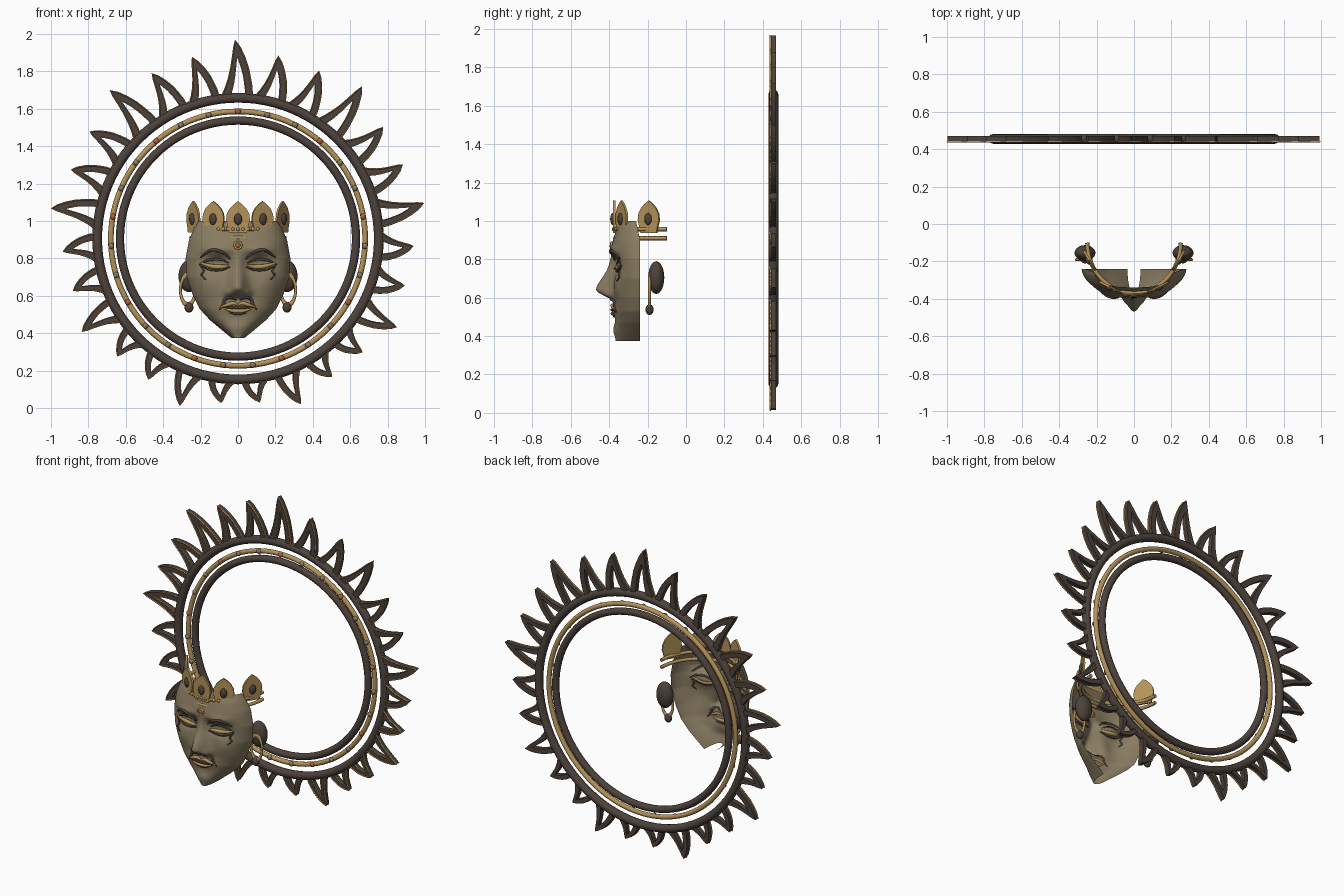
import bpy, bmesh
from math import sin, cos, pi, radians, exp
from mathutils import Matrix, Vector

if "Cube" in bpy.data.objects:
    bpy.data.objects.remove(bpy.data.objects["Cube"])


def material(name, rgb):
    m = bpy.data.materials.new(name)
    m.use_nodes = True
    m.diffuse_color = (*rgb, 1)
    m.node_tree.nodes["Principled BSDF"].inputs["Base Color"].default_value = (*rgb, 1)
    return m


DARK = material("dark brown", (0.075, 0.055, 0.045))
GOLD = material("old gold", (0.46, 0.29, 0.10))
BRONZE = material("grey bronze", (0.25, 0.20, 0.12))
ORANGE = material("burnt orange", (0.45, 0.12, 0.04))


def finish(ob, name, mat, angle=40):
    ob.name = name
    ob.data.materials.clear()
    ob.data.materials.append(mat)
    bpy.ops.object.select_all(action='DESELECT')
    ob.select_set(True)
    bpy.context.view_layer.objects.active = ob
    bpy.ops.object.shade_smooth_by_angle(angle=radians(angle))
    return ob


def from_bmesh(bm, name, mat, angle=40, recalc=True):
    if recalc:
        bmesh.ops.recalc_face_normals(bm, faces=bm.faces)
    me = bpy.data.meshes.new(name)
    bm.to_mesh(me)
    bm.free()
    ob = bpy.data.objects.new(name, me)
    bpy.context.collection.objects.link(ob)
    return finish(ob, name, mat, angle)


def ball(name, mat, loc, size, turn=0, seg=16):
    bm = bmesh.new()
    m = Matrix.Translation(loc) @ Matrix.Rotation(turn, 4, 'Z') @ Matrix.Diagonal((*size, 1))
    bmesh.ops.create_uvsphere(bm, u_segments=seg, v_segments=seg // 2 + 2, radius=1, matrix=m)
    return from_bmesh(bm, name, mat, 80)


def ring(name, mat, loc, major, minor, scale=(1, 1, 1), seg=96):
    bpy.ops.mesh.primitive_torus_add(location=loc, rotation=(pi / 2, 0, 0), major_radius=major,
                                     minor_radius=minor, major_segments=seg, minor_segments=12)
    bpy.context.object.scale = scale
    return finish(bpy.context.object, name, mat, 80)


def tube(name, mat, pts, depth, taper=False, sides=1):
    cu = bpy.data.curves.new(name, 'CURVE')
    cu.dimensions = '3D'
    cu.bevel_depth = depth
    cu.bevel_resolution = sides
    cu.use_fill_caps = True
    sp = cu.splines.new('POLY')
    sp.points.add(len(pts) - 1)
    for i, p in enumerate(pts):
        sp.points[i].co = (*p, 1)
        sp.points[i].radius = 0.35 + 0.65 * sin(pi * i / (len(pts) - 1)) if taper else 1
    ob = bpy.data.objects.new(name, cu)
    bpy.context.collection.objects.link(ob)
    bpy.ops.object.select_all(action='DESELECT')
    ob.select_set(True)
    bpy.context.view_layer.objects.active = ob
    bpy.ops.object.convert(target='MESH')
    return finish(bpy.context.object, name, mat, 60)


# Halo rings with studs
HY, HZ, COUNT = 0.455, 0.906, 27
ring("outer_halo_ring", DARK, (0, HY, HZ), 0.753, 0.026)
ring("gold_halo_ring", GOLD, (0, HY, HZ), 0.68, 0.015)
ring("inner_halo_ring", DARK, (0, HY, HZ), 0.631, 0.022)
for k in range(COUNT):
    a = 2 * pi * k / COUNT
    loc = (-0.68 * sin(a), HY - 0.012, HZ + 0.68 * cos(a))
    ball("halo_stud", ORANGE if k % 3 == 0 else BRONZE, loc, (0.016, 0.014, 0.016), seg=10)

# Hollow flames around the halo, each with gold edging
FLAME = [(.085, 0), (.066, .15), (.05, .32), (.038, .5), (.029, .7), (.022, .88), (.015, 1),
         (-.01, .88), (-.035, .7), (-.055, .5), (-.067, .3), (-.074, .15), (-.076, 0)]
for k in range(COUNT):
    a = 2 * pi * k / COUNT
    length = 0.94 + 0.06 * cos(a) + (0.06 if k % 3 == 0 else 0) - 0.765
    width = 0.93 + 0.07 * cos(a)

    def place(u, v, y):
        r, u = 0.765 + v * length, u * width
        return Vector((-r * sin(a) - u * cos(a), y, HZ + r * cos(a) - u * sin(a)))

    hole = [(u * 0.5 - 0.002, v * 0.7) for u, v in FLAME]
    bm = bmesh.new()
    rows = [[bm.verts.new(place(u, v, y)) for u, v in edge]
            for edge, y in ((FLAME, .44), (hole, .44), (hole, .47), (FLAME, .47))]
    for i in range(len(FLAME) - 1):
        for j in range(4):
            p, q = rows[j], rows[(j + 1) % 4]
            bm.faces.new((p[i], p[i + 1], q[i + 1], q[i]))
    from_bmesh(bm, "flame", DARK, 35)
    tube("flame_edging", GOLD, [place(u, v, .44) for u, v in FLAME], 0.0045)
    tube("flame_inner_edging", GOLD, [place(u, v, .441) for u, v in hole], 0.003)


# Mask surface: half width and centre depth by height
HALF = [(.375, .035), (.42, .09), (.47, .15), (.53, .205), (.6, .24), (.7, .275),
        (.8, .28), (.9, .262), (.96, .235), (1, .21)]
DEPTH = [(.375, -.365), (.5, -.368), (.6, -.372), (.7, -.372), (.8, -.378), (.88, -.386), (.96, -.362), (1, -.335)]
NOSE = [(.585, 0), (.605, .045), (.635, .1), (.67, .088), (.74, .04), (.82, .01), (.87, 0)]


def table(t, z):
    if z <= t[0][0]:
        return t[0][1]
    for (a, p), (b, q) in zip(t, t[1:]):
        if z <= b:
            return p + (q - p) * (z - a) / (b - a)
    return t[-1][1]


def smooth(t, z, w=0.018):
    return sum(table(t, z + d * w) for d in (-1, -.5, 0, .5, 1)) / 5


def bump(x, z, cx, cz, sx, sz):
    return exp(-((abs(x) - cx) / sx) ** 2 - ((z - cz) / sz) ** 2)


def face_y(x, z):
    u = min(abs(x) / table(HALF, z), 1)
    back = -0.24 - 0.02 * max(0, (z - 0.9) / 0.1)
    round_off = (1 - u ** 3) ** 0.6
    y = back + (smooth(DEPTH, z) - back) * round_off
    nose_w = 0.028 + 0.025 * max(0, min(1, (0.8 - z) / 0.18))
    relief = -smooth(NOSE, z, .01) * exp(-(x / nose_w) ** 2)
    relief -= 0.022 * bump(x, z, .048, .612, .02, .02)
    relief += 0.035 * bump(x, z, .11, .775, .07, .04)
    relief -= 0.016 * bump(x, z, .11, .845, .08, .025)
    relief -= 0.014 * bump(x, z, 0, .54, .08, .035)
    relief -= 0.012 * bump(x, z, .15, .66, .06, .06)
    relief -= 0.012 * bump(x, z, 0, .43, .05, .035)
    return y + relief * min(1, round_off * 1.3)


# Open mask shell
ROWS, COLS = 72, 64
bm = bmesh.new()
grid = []
for r in range(ROWS + 1):
    z = 0.375 + 0.625 * r / ROWS
    row = []
    for c in range(COLS + 1):
        x = table(HALF, z) * sin(pi / 2 * (2 * c / COLS - 1))
        row.append(bm.verts.new((x, face_y(x, z), z)))
    grid.append(row)
for p, q in zip(grid, grid[1:]):
    for c in range(COLS):
        bm.faces.new((p[c], p[c + 1], q[c + 1], q[c]))
from_bmesh(bm, "mask_face", BRONZE, 70, recalc=False)


def on_face(name, mat, pts, depth, side=1, lift=0.002):
    # Resample the path smoothly and lay it on the mask
    path = []
    for i in range(len(pts) - 1):
        a, b, c, d = (Vector(pts[max(0, min(len(pts) - 1, i + o))]) for o in (-1, 0, 1, 2))
        for s in range(6):
            t = s / 6
            path.append(.5 * (2 * b + (c - a) * t + (2 * a - 5 * b + 4 * c - d) * t * t
                              + (3 * b - a - 3 * c + d) * t ** 3))
    path.append(Vector(pts[-1]))
    tube(name, mat, [(side * x, face_y(x, z) - lift, z) for x, z in path], depth, True, 2)


# Painted and raised facial features
for s in (-1, 1):
    on_face("brow", DARK, [(.04, .795), (.08, .83), (.14, .845), (.2, .805)], 0.009, s)
    on_face("lid_crease", DARK, [(.05, .775), (.1, .795), (.16, .79), (.21, .765)], 0.007, s)
    on_face("eyelid", GOLD, [(.05, .762), (.09, .755), (.14, .758), (.2, .775)], 0.013, s, 0.004)
    on_face("lash_line", DARK, [(.04, .755), (.09, .738), (.15, .74), (.2, .76)], 0.006, s)
    on_face("eye_tail", DARK, [(.205, .765), (.185, .735), (.195, .71), (.172, .685)], 0.006, s)
    on_face("moustache", DARK, [(.01, .578), (.045, .592), (.07, .58), (.08, .555), (.1, .525)], 0.009, s)
    on_face("upper_lip", GOLD, [(0, .551), (.025, .56), (.055, .552), (.092, .54)], 0.011, s, 0.004)
on_face("lower_lip", GOLD, [(-.075, .535), (-.04, .522), (0, .518), (.04, .522), (.075, .535)], 0.011, 1, 0.004)
on_face("mouth_line", DARK, [(-.09, .537), (0, .537), (.09, .537)], 0.006, 1, 0.006)
on_face("lip_shadow", DARK, [(-.045, .508), (0, .503), (.045, .508)], 0.006)

# Forehead jewel
jy = face_y(0, .87)
ring("forehead_jewel_rim", GOLD, (0, jy - .003, .87), 0.018, 0.006, seg=24)
ball("forehead_jewel", ORANGE, (0, jy - .002, .87), (.014, .01, .016))


# Crown bands, leaf points and gems
def crown(t, grow=0):
    return (0.25 + grow) * sin(t), -0.1 - (0.27 + grow) * cos(t)


for z in (0.91, 0.957):
    tube("crown_band", GOLD, [(*crown(radians(d)), z) for d in range(-90, 91, 6)], 0.011, sides=2)
for d in range(-24, 25, 6):
    ball("crown_bead", GOLD, (*crown(radians(d), .006), .957), (.011, .01, .011), seg=8)

LEAF = [(.048, 0), (.054, .03), (.064, .065), (.06, .1), (.044, .13), (.022, .152)]
for d in (-70, -31, 0, 31, 70):
    x, y = crown(radians(d), .004)
    turn = radians(d * 0.85)
    bm = bmesh.new()
    outline = LEAF + [(0, .168)] + [(-u, v) for u, v in reversed(LEAF)]
    face = bm.faces.new([bm.verts.new((u, -.006, v)) for u, v in outline])
    new = bmesh.ops.extrude_face_region(bm, geom=[face])["geom"]
    bmesh.ops.translate(bm, vec=(0, .012, 0), verts=[g for g in new if isinstance(g, bmesh.types.BMVert)])
    bm.transform(Matrix.Translation((x, y, .938)) @ Matrix.Rotation(turn, 4, 'Z'))
    from_bmesh(bm, "crown_leaf", GOLD, 30)
    gx, gy = x + .008 * sin(turn), y - .008 * cos(turn)
    ball("crown_gem", DARK, (gx, gy, 1.01), (.021, .013, .031), turn)

# Ear plugs, hoops and drops
for s in (-1, 1):
    ball("ear_plug", DARK, (s * .262, -.155, .705), (.056, .042, .085), seg=24)
    ring("ear_hoop", GOLD, (s * .268, -.19, .632), 0.04, 0.0075, (1, 2, 1), 32)
    ball("ear_drop", DARK, (s * .262, -.19, .538), (.024, .021, .028))
